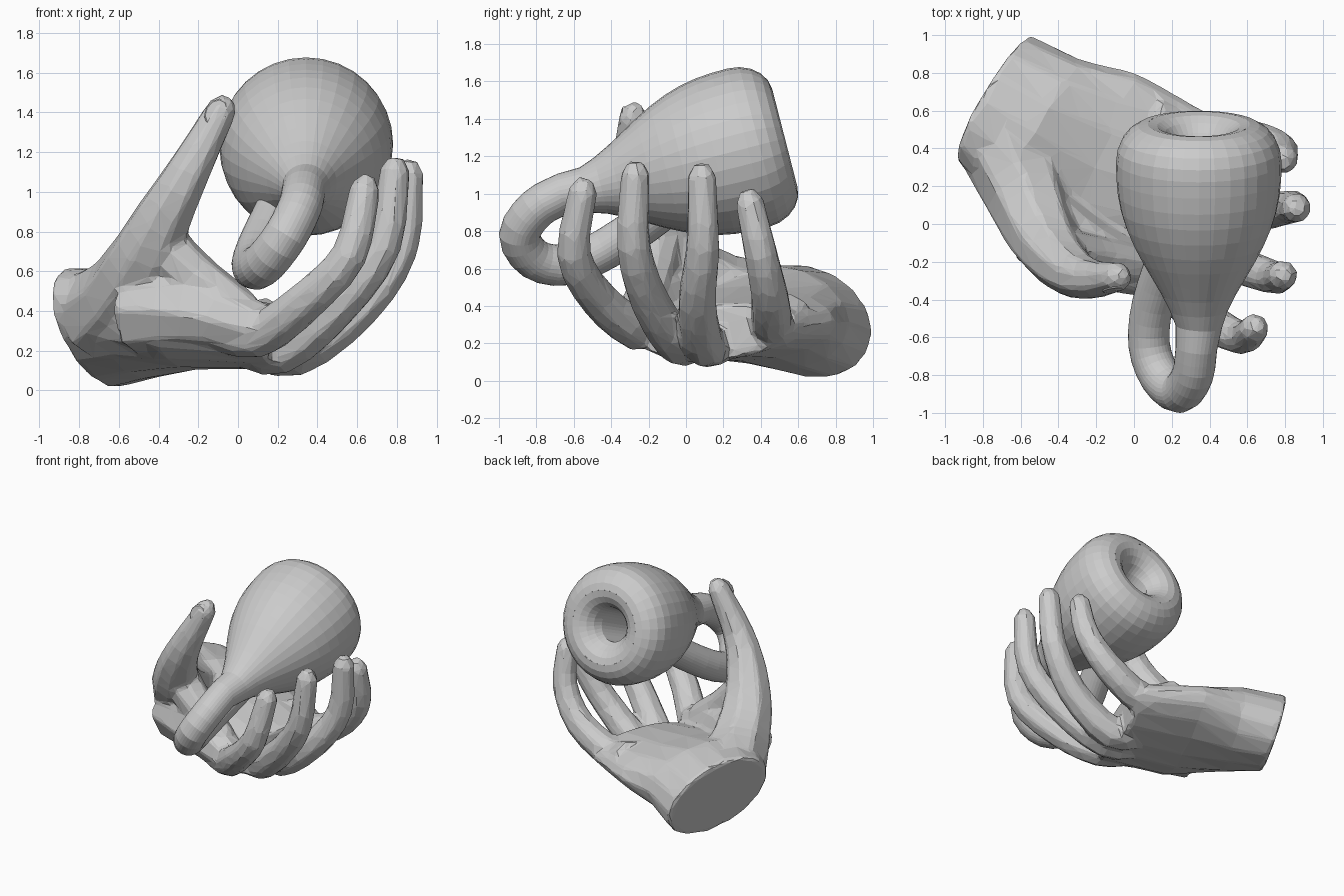
import bpy, bmesh
from math import sin, cos, pi, tau
from mathutils import Vector

if "Cube" in bpy.data.objects:
    bpy.data.objects.remove(bpy.data.objects["Cube"])

clay = bpy.data.materials.new("light grey clay")
clay.use_nodes = True
grey = (0.6, 0.6, 0.6, 1)
clay.diffuse_color = grey
clay.node_tree.nodes["Principled BSDF"].inputs["Base Color"].default_value = grey


def smooth_path(points, steps):
    """Catmull-Rom curve through (x, y, z, radius) points."""
    p = [Vector(point) for point in points]
    p = [2 * p[0] - p[1]] + p + [2 * p[-1] - p[-2]]
    curve = []
    for a, b, c, d in zip(p, p[1:], p[2:], p[3:]):
        for i in range(steps):
            t = i / steps
            curve.append(b + 0.5 * ((c - a) * t + (2 * a - 5 * b + 4 * c - d) * t * t
                                    + (3 * b - a - 3 * c + d) * t ** 3))
    return curve + [p[-2]]


def loft(bm, rings, caps=True):
    """Skin a row of equal rings with quads."""
    loops = [[bm.verts.new(corner) for corner in ring] for ring in rings]
    count = len(loops[0])
    for near, far in zip(loops, loops[1:]):
        for i in range(count):
            j = (i + 1) % count
            bm.faces.new((near[i], near[j], far[j], far[i]))
    if caps:
        bm.faces.new(loops[0][::-1])
        bm.faces.new(loops[-1])


def ellipse(centre, u, v, count):
    return [centre + u * cos(tau * i / count) + v * sin(tau * i / count)
            for i in range(count)]


def tube(bm, path, sides, caps=True):
    """Sweep a circle of changing radius along a path."""
    spine = [point.to_3d() for point in path]
    side = Vector((1, 0, 0))
    rings = []
    for i, centre in enumerate(spine):
        ahead = spine[min(i + 1, len(spine) - 1)]
        behind = spine[max(i - 1, 0)]
        tangent = (ahead - behind).normalized()
        side = (side - tangent * side.dot(tangent)).normalized()
        radius = path[i][3]
        rings.append(ellipse(centre, side * radius, tangent.cross(side) * radius, sides))
    loft(bm, rings, caps)


def finish(bm, name):
    bmesh.ops.recalc_face_normals(bm, faces=bm.faces)
    mesh = bpy.data.meshes.new(name)
    bm.to_mesh(mesh)
    bm.free()
    mesh.materials.append(clay)
    obj = bpy.data.objects.new(name, mesh)
    bpy.context.collection.objects.link(obj)
    return obj


# Bottle: lip, bulb, neck, loop, then back through the wall and out to the lip
bulb_centre = Vector((0.343, 0.33, 1.245))
bulb_axis = Vector((0, 0.97, 0.25))
bulb_radius, tube_radius, lip_radius, lip_depth = 0.438, 0.11, 0.27, 0.205


def on_axis(distance, radius):
    return Vector((*(bulb_centre + bulb_axis * distance), radius))


def lip(angle, width):
    return on_axis(lip_depth * sin(angle), lip_radius + width * cos(angle))


def bulb(distance):
    swell = (1 + cos(pi * distance ** 1.3)) / 2
    return on_axis(-distance, tube_radius + (bulb_radius - tube_radius) * swell)


steps = 5
outer_lip = [lip(pi / 2 * (1 - i / steps), bulb_radius - lip_radius) for i in range(steps)]
inner_lip = [lip(pi / 2 * (1 + i / steps), lip_radius - tube_radius)
             for i in reversed(range(steps))]
body = [bulb(0.09 * i) for i in range(11)]
loop = [(0.33, -0.66, 1), (0.31, -0.8, 0.92), (0.24, -0.89, 0.78), (0.14, -0.81, 0.65),
        (0.08, -0.64, 0.62), (0.1, -0.42, 0.71), (0.2, -0.12, 0.92), (0.31, 0.13, 1.14)]
loop = smooth_path([(*point, tube_radius) for point in loop], 3)
bm = bmesh.new()
tube(bm, outer_lip + body + loop + inner_lip, 32, caps=False)
finish(bm, "looped_bottle")

# Forearm and palm: ellipses given by outer edge, thumb edge and half thickness
bm = bmesh.new()
sections = [((-0.55, 1, 0.26), (-0.93, 0.33, 0.37), (-0.08, 0, 0.3)),
            ((-0.28, 0.87, 0.31), (-0.72, 0.09, 0.37), (-0.03, 0, 0.28)),
            ((0.02, 0.8, 0.31), (-0.44, -0.21, 0.3), (0, 0, 0.2)),
            ((0.41, 0.58, 0.29), (0.13, -0.27, 0.23), (0, 0, 0.15))]
rings = []
for outer_edge, thumb_edge, thickness in sections:
    outer_edge, thumb_edge = Vector(outer_edge), Vector(thumb_edge)
    rings.append(ellipse((outer_edge + thumb_edge) / 2, (outer_edge - thumb_edge) / 2,
                         Vector(thickness), 16))
loft(bm, rings)


def digit(joints, base_radius, tip_radius):
    """Tapered limb through its joints, with a rounded tip."""
    last = len(joints) - 1
    points = [(*joint, base_radius + (tip_radius - base_radius) * i / last)
              for i, joint in enumerate(joints)]
    path = smooth_path(points, 3)
    end = path[-1].to_3d()
    end += (end - path[-2].to_3d()).normalized() * tip_radius * 0.8
    tube(bm, path + [Vector((*end, tip_radius / 2))], 8)


# Fingers, from first to little: knuckle, middle joint, end joint, tip
fingers = [((0.1, -0.27, 0.28), (0.33, -0.47, 0.44), (0.56, -0.6, 0.68), (0.64, -0.55, 1.02)),
           ((0.22, -0.04, 0.2), (0.5, -0.19, 0.42), (0.73, -0.28, 0.72), (0.79, -0.27, 1.11)),
           ((0.3, 0.1, 0.19), (0.62, 0.06, 0.42), (0.82, 0.09, 0.72), (0.86, 0.085, 1.1)),
           ((0.3, 0.47, 0.29), (0.6, 0.45, 0.44), (0.77, 0.4, 0.68), (0.79, 0.34, 0.96))]
root_offset = Vector((-0.22, 0.09, 0.06))
for joints in fingers:
    digit([Vector(joints[0]) + root_offset, *joints], 0.135, 0.08)

# Thumb, and the two folds of web joining it to the first finger
thumb = [(-0.67, 0.4, 0.38), (-0.57, 0.15, 0.48), (-0.48, -0.07, 0.65), (-0.38, -0.21, 0.86),
         (-0.25, -0.29, 1.1), (-0.08, -0.28, 1.42)]
digit(thumb, 0.26, 0.08)
digit([(-0.5, 0.02, 0.42), (-0.22, -0.15, 0.4), (0.12, -0.27, 0.31)], 0.25, 0.13)
digit([(-0.38, -0.15, 0.72), (-0.2, -0.18, 0.56), (0.02, -0.22, 0.4)], 0.14, 0.11)
hand = finish(bm, "open_hand")

# Merge the limbs into one skin, then reduce it to broad flat facets
remesh = hand.modifiers.new("merge", "REMESH")
remesh.mode = "VOXEL"
remesh.voxel_size = 0.016
relax = hand.modifiers.new("relax", "SMOOTH")
relax.iterations = 12
facets = hand.modifiers.new("facets", "DECIMATE")
facets.ratio = 0.035

# Thumbnail plate
bm = bmesh.new()
nail_centre = Vector((-0.11, -0.343, 1.4))
across, along = Vector((0.05, 0, -0.025)), Vector((0.035, 0.015, 0.065))
lift = Vector((0, -0.009, 0))
loft(bm, [ellipse(nail_centre, across, along, 10),
          ellipse(nail_centre + lift, across * 0.9, along * 0.9, 10)])
finish(bm, "thumbnail")
